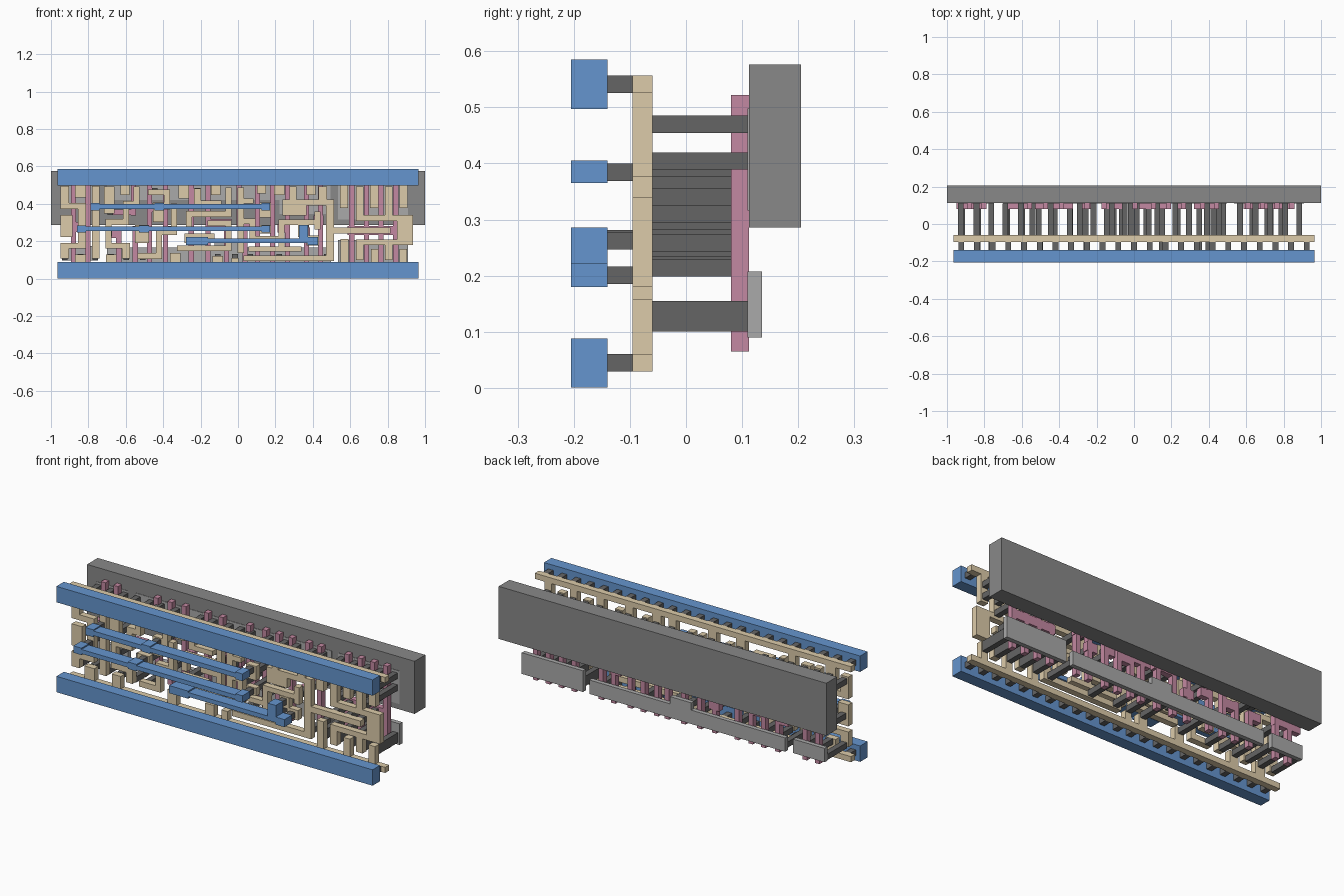
import bpy, bmesh

# Layered circuit cell: plan units u (width 10.58, height 2.72) mapped to x and z
S = 0.1826
def X(u): return -0.966 + S * u
def Z(v): return 0.0445 + S * v

def mat(name, c):
    m = bpy.data.materials.new(name)
    m.diffuse_color = (*c, 1)
    return m

BLUE = mat("blue", (0.13, 0.30, 0.62))
TAN = mat("tan", (0.72, 0.60, 0.40))
PINK = mat("pink", (0.55, 0.25, 0.36))
DARK = mat("dark", (0.13, 0.13, 0.13))
GREY = mat("light_grey", (0.40, 0.40, 0.40))
WELL = mat("mid_grey", (0.25, 0.25, 0.25))

def layer(name, rects, depth, material):
    """Extrude plan rectangles (u0, v0, u1, v1) between two y depths."""
    bm = bmesh.new()
    ya, yb = depth
    for u0, v0, u1, v1 in rects:
        vs = bmesh.ops.create_cube(bm, size=1)["verts"]
        for v in vs:
            v.co = (X(u0) if v.co.x < 0 else X(u1),
                    ya if v.co.y < 0 else yb,
                    Z(v0) if v.co.z < 0 else Z(v1))
    me = bpy.data.meshes.new(name)
    bm.to_mesh(me)
    bm.free()
    ob = bpy.data.objects.new(name, me)
    bpy.context.collection.objects.link(ob)
    me.materials.append(material)
    return ob

def plugs(name, centres, depth):
    r = 0.085
    return layer(name, [(u - r, v - r, u + r, v + r) for u, v in centres], depth, DARK)

M1, MC = (-0.205, -0.14), (-0.14, -0.095)
LI, PO = (-0.095, -0.06), (0.08, 0.112)
TO_POLY, TO_DIFF, DIFF = (-0.06, 0.08), (-0.06, 0.11), (0.11, 0.135)

# Back well slab and diffusion strips
layer("well_slab", [(-0.19, 1.32, 10.77, 2.91)], (0.112, 0.205), WELL)
layer("lower_diffusion", [(0.135, 0.285, 1.185, 0.705), (1.455, 0.25, 8.01, 0.67),
                          (4.6, 0.25, 5.3, 0.89), (8.22, 0.25, 10.27, 0.89)], DIFF, GREY)
layer("upper_diffusion", [(0.135, 1.835, 1.185, 2.475), (1.455, 2.065, 6.5, 2.485),
                          (6.5, 1.645, 8.0, 2.485), (8.22, 1.485, 10.27, 2.485)],
      (0.1095, 0.135), GREY)

# Front metal: two rails and three routing straps with pads
layer("bottom_rail", [(0, -0.24, 10.58, 0.24)], M1, BLUE)
layer("top_rail", [(0, 2.48, 10.58, 2.96)], M1, BLUE)
layer("upper_strap", [(0.965, 1.80, 6.225, 1.94)] +
      [(u, 1.755, u + w, 1.975) for u, w in ((0.965, 0.27), (2.84, 0.29), (5.985, 0.24))], M1, BLUE)
layer("middle_strap", [(0.57, 1.145, 6.225, 1.275)] +
      [(u, 1.105, u + w, 1.315) for u, w in ((0.57, 0.27), (2.39, 0.29), (5.985, 0.24))], M1, BLUE)
layer("lower_strap", [(3.77, 0.80, 7.63, 0.93), (3.77, 0.74, 4.41, 0.97),
                      (7.33, 0.74, 7.63, 0.97), (7.07, 0.88, 7.34, 1.32)], M1, BLUE)

# Short plugs from metal to interconnect
plugs("rail_plugs", [(0.23 + 0.46 * i, v) for i in range(23) for v in (0, 2.72)], MC)
plugs("strap_plugs", [(1.11, 1.86), (2.985, 1.86), (6.1, 1.86), (0.71, 1.21), (2.535, 1.21),
                      (6.1, 1.21), (3.89, 0.855), (7.47, 0.855), (7.2, 1.19)], MC)

# Interconnect rails with stubs
LOW = [(0.515, 0.465, 0.33), (1.43, 0.465, 0.3), (3.3, 0.5, 0.3), (4.55, 0.42, 0.3),
       (5.1, 0.36, 0.2), (8.29, 0.91, 0.23), (9.18, 0.62, 0.22), (10.02, 0.62, 0.22)]
HIGH = [(0.515, 2.135, 0.33), (1.85, 2.2, 0.26), (3.55, 2.1, 0.3), (4.5, 2.2, 0.28),
        (5.85, 2.25, 0.26), (6.35, 2.2, 0.3), (7.3, 2.2, 0.26), (8.27, 1.82, 0.24),
        (9.16, 1.82, 0.24), (10.02, 1.82, 0.24)]
layer("bottom_interconnect_rail", [(0, -0.085, 10.58, 0.085)] +
      [(u, 0.08, u + w, v) for u, v, w in LOW], LI, TAN)
layer("top_interconnect_rail", [(0, 2.635, 10.58, 2.805)] +
      [(u, v, u + w, 2.64) for u, v, w in HIGH], LI, TAN)

# Interconnect: input side
layer("clock_pad", [(0.09, 0.975, 0.44, 1.625)], LI, TAN)
layer("clock_loop", [(0.09, 0.345, 0.345, 0.635), (0.09, 0.635, 0.84, 0.805),
                     (0.61, 0.805, 0.84, 1.795), (0.09, 1.795, 0.84, 1.965),
                     (0.09, 1.965, 0.345, 2.465)], LI, TAN)
layer("clock_column", [(1.015, 0.345, 1.24, 2.465)], LI, TAN)
layer("data_pad", [(1.36, 1.665, 1.68, 2.45)], LI, TAN)
layer("data_loop", [(1.41, 0.635, 2.125, 0.805), (1.41, 0.8, 1.58, 1.5),
                    (1.41, 1.33, 2.1, 1.5), (1.93, 1.5, 2.1, 2.03),
                    (1.93, 1.86, 2.4, 2.03), (2.23, 2.03, 2.4, 2.45),
                    (1.9, 0.345, 2.125, 0.635)], LI, TAN)
layer("gate_pads", [(2.27, 0.8, 2.68, 1.32), (2.8, 1.42, 3.13, 1.98),
                    (5.92, 1.08, 6.26, 1.32), (5.92, 1.55, 6.26, 1.98)], LI, TAN)

# Interconnect: middle latches
layer("first_latch", [(2.35, 0.33, 3.06, 0.5), (2.89, 0.5, 3.06, 1.2), (2.89, 1.03, 3.5, 1.2),
                      (3.33, 1.2, 3.5, 1.95), (2.65, 2.2, 3.3, 2.37),
                      (3.13, 1.78, 3.3, 2.37)], LI, TAN)
layer("feedback", [(3.77, 1.56, 5.1, 1.73), (3.77, 1.2, 3.94, 1.56), (4.93, 1.56, 5.1, 2.42),
                   (3.5, 0.56, 5.1, 0.73), (4.93, 0.73, 5.1, 1.3), (4.4, 1.3, 5.1, 1.46),
                   (4.0, 1.95, 4.2, 2.4), (4.0, 1.9, 4.8, 2.05)], LI, TAN)
layer("reset_pads", [(3.72, 0.8, 4.6, 1.08), (7.05, 0.98, 7.36, 1.32), (7.3, 0.72, 7.66, 1.02)], LI, TAN)
layer("transfer", [(5.27, 0.5, 5.47, 2.42), (5.47, 1.36, 5.8, 1.52), (5.63, 0.85, 5.8, 1.52),
                   (5.63, 0.85, 6.5, 1.0), (5.47, 1.95, 5.75, 2.1)], LI, TAN)
layer("second_latch", [(5.45, 0.27, 8.1, 0.44), (7.86, 0.44, 8.1, 2.07), (6.6, 1.9, 8.1, 2.07),
                       (6.6, 1.6, 7.3, 1.9), (6.8, 2.07, 7.0, 2.45), (7.65, 2.07, 7.9, 2.45)], LI, TAN)
layer("reset_link", [(5.6, 0.55, 7.15, 0.7), (6.48, 0.7, 6.65, 1.48),
                     (6.48, 1.33, 7.7, 1.48), (7.53, 1.2, 7.7, 1.72)], LI, TAN)

# Interconnect: output driver
layer("output", [(8.74, 1.45, 10.41, 1.62), (9.95, 0.74, 10.41, 1.62), (8.74, 0.74, 10.41, 0.9),
                 (8.74, 0.3, 8.96, 0.8), (9.6, 0.3, 9.82, 0.8),
                 (8.74, 1.5, 8.96, 2.45), (9.6, 1.5, 9.82, 2.45)], LI, TAN)
layer("output_gate_bar", [(8.05, 1.08, 9.75, 1.26)], LI, TAN)

# Vertical gate strips: (centre, bottom, top)
GATES = [(0.47, 0.11, 2.615), (0.89, 0.11, 2.615), (1.8, 0.11, 1.2), (2.23, 1.6, 2.615),
         (2.28, 0.11, 1.3), (2.7, 0.11, 2.615), (3.17, 0.11, 2.615), (3.92, 0.11, 2.615),
         (4.41, 0.11, 2.615), (4.95, 0.11, 1.5), (5.32, 1.2, 2.615), (5.5, 0.11, 1.2),
         (5.86, 0.11, 2.615), (6.3, 0.11, 2.615), (6.74, 0.11, 2.615), (7.3, 0.11, 2.615),
         (7.71, 0.11, 2.615), (8.62, 0.11, 2.615), (9.05, 0.11, 2.615),
         (9.48, 0.11, 2.615), (9.91, 0.11, 2.615)]
layer("gate_strips", [(u - 0.075, a, u + 0.075, b) for u, a, b in GATES], PO, PINK)
layer("gate_bridges", [(0.1, 1.12, 0.97, 1.42), (1.5, 1.62, 2.3, 1.78), (1.45, 0.95, 1.87, 1.2),
                       (2.25, 1.0, 2.7, 1.27), (2.7, 1.7, 3.17, 1.95), (3.2, 1.05, 3.5, 1.3),
                       (3.75, 0.8, 4.1, 1.07), (4.35, 1.28, 5.1, 1.5), (5.3, 1.2, 5.86, 1.4),
                       (5.86, 1.08, 6.3, 1.32), (5.95, 1.62, 6.35, 1.9), (6.45, 1.1, 6.8, 1.36),
                       (7.05, 0.98, 7.4, 1.25), (7.5, 1.33, 7.8, 1.6), (8.5, 1.03, 9.98, 1.3)],
      PO, PINK)

# Long plugs from interconnect to gates and diffusion
plugs("gate_plugs", [(0.25, 1.27), (0.72, 1.27), (1.55, 1.7), (1.52, 1.07), (2.5, 1.13),
                     (2.97, 1.8), (3.41, 1.17), (3.87, 0.93), (4.5, 1.38), (4.93, 1.38),
                     (5.72, 1.3), (6.08, 1.2), (6.12, 1.74), (6.57, 1.22), (7.2, 1.12),
                     (7.62, 1.45), (8.75, 1.17), (9.2, 1.17), (9.6, 1.17)], TO_POLY)
plugs("lower_diffusion_plugs", [(u, 0.39) for u in
      (0.22, 0.68, 1.11, 1.57, 2.02, 2.5, 3.42, 4.7, 5.2, 5.65, 6.5, 7.9, 8.4, 8.85, 9.29, 9.71, 10.13)]
      + [(u, 0.52) for u in (8.4, 8.85, 9.29, 9.71, 10.13)], TO_DIFF)
plugs("upper_diffusion_plugs", [(u, 2.33) for u in
      (0.22, 0.68, 1.11, 1.52, 1.98, 2.32, 2.85, 3.7, 4.1, 4.64, 5.02, 5.37, 5.97, 6.5, 6.9, 7.43,
       7.77, 8.39, 8.85, 9.28, 9.71, 10.13)]
      + [(u, v) for u in (8.39, 8.85, 9.28, 9.71, 10.13) for v in (1.97, 1.62) if v > 1.7 or u in (8.85, 9.71)]
      + [(1.11, 1.97), (6.9, 1.97)], TO_DIFF)
